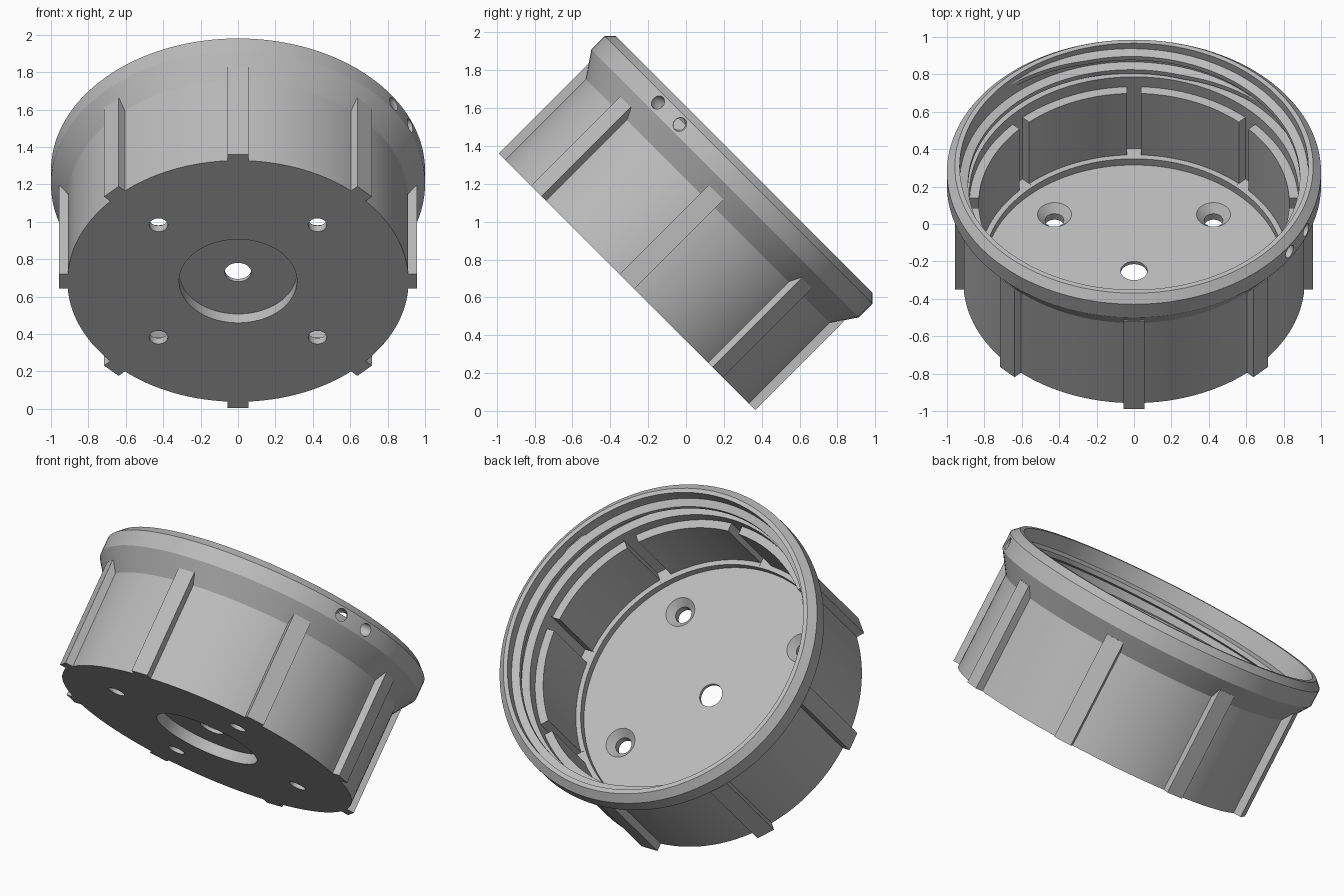
import bpy, bmesh
from math import sin, cos, pi, radians
from mathutils import Matrix

cube = bpy.data.objects.get("Cube")
if cube:
    bpy.data.objects.remove(cube, do_unlink=True)

grey = bpy.data.materials.new("mid_grey")
grey.use_nodes = True
colour = (0.5, 0.5, 0.5, 1)
grey.diffuse_color = colour
grey.node_tree.nodes["Principled BSDF"].inputs["Base Color"].default_value = colour

# The cup is modelled upright, then tipped back by 45 degrees
TILT = Matrix.Translation((0, -0.3125, 0.6825)) @ Matrix.Rotation(radians(-45), 4, 'X')


def make(name, bm):
    bmesh.ops.recalc_face_normals(bm, faces=bm.faces)
    mesh = bpy.data.meshes.new(name)
    bm.to_mesh(mesh)
    bm.free()
    mesh.materials.append(grey)
    obj = bpy.data.objects.new(name, mesh)
    obj.matrix_world = TILT
    bpy.context.collection.objects.link(obj)
    return obj


def skin(bm, rings, loop_rings, loop_profile):
    """Bridge successive rows of vertices; cap the ends of an open sweep."""
    n, m = len(rings), len(rings[0])
    for i in range(n if loop_rings else n - 1):
        a, b = rings[i], rings[(i + 1) % n]
        for j in range(m if loop_profile else m - 1):
            k = (j + 1) % m
            bm.faces.new((a[j], a[k], b[k], b[j]))


def lathe(bm, profile, steps, closed, offset=(0, 0)):
    rings = []
    for i in range(steps):
        t = 2 * pi * i / steps
        rings.append([bm.verts.new((offset[0] + r * cos(t), offset[1] + r * sin(t), h))
                      for r, h in profile])
    skin(bm, rings, True, closed)
    if not closed:
        for end in (0, -1):
            bm.faces.new([ring[end] for ring in rings])


def radial_box(bm, angle, r0, r1, half, h0, h1):
    m = (Matrix.Rotation(angle, 4, 'Z')
         @ Matrix.Translation(((r0 + r1) / 2, 0, (h0 + h1) / 2))
         @ Matrix.Diagonal((r1 - r0, 2 * half, h1 - h0, 1)))
    bmesh.ops.create_cube(bm, size=1, matrix=m)


def smooth(obj):
    bpy.ops.object.select_all(action='DESELECT')
    obj.select_set(True)
    bpy.context.view_layer.objects.active = obj
    bpy.ops.object.shade_smooth_by_angle(angle=radians(25))


# Cup body: recessed base, stepped floor, lining, ledge and flared rim
body_profile = [
    (0.071, 0.067), (0.315, 0.067), (0.315, 0), (0.912, 0), (0.912, 0.605),
    (1, 0.735), (1, 0.835), (0.958, 0.877), (0.932, 0.877), (0.932, 0.675),
    (0.88, 0.675), (0.88, 0.6), (0.83, 0.6), (0.83, 0.135), (0.80, 0.135),
    (0.80, 0.088), (0.071, 0.088)]
bm = bmesh.new()
lathe(bm, body_profile, 128, True)
body = make("cup_body", bm)

# Cutters: inner slots, countersunk screw holes, looped cord hole in the rim
bm = bmesh.new()
for i in range(8):
    radial_box(bm, i * pi / 4, 0.81, 0.88, 0.037, 0.134, 0.62)
for x in (-0.425, 0.425):
    for y in (-0.425, 0.425):
        lathe(bm, [(0.05, -0.05), (0.05, 0.045), (0.092, 0.089), (0.092, 0.12)],
              32, False, (x, y))
middle = Matrix.Rotation(radians(-28.3), 4, 'Z') @ Matrix.Translation((1.003, 0, 0.786))
rings = []
for i in range(40):
    t = 2 * pi * i / 40
    ring = []
    for j in range(20):
        p = 2 * pi * j / 20
        r = 0.094 + 0.038 * cos(p)
        v = bm.verts.new((0.75 * r * cos(t), r * sin(t), 0.038 * sin(p)))
        v.co = middle @ v.co
        ring.append(v)
    rings.append(ring)
skin(bm, rings, True, True)
cutter = make("cutter", bm)
cutter.hide_render = True

cut = body.modifiers.new("openings", 'BOOLEAN')
cut.operation = 'DIFFERENCE'
cut.solver = 'EXACT'
cut.object = cutter
bpy.context.view_layer.update()
bpy.context.view_layer.objects.active = body
bpy.ops.object.modifier_apply(modifier=cut.name)
bpy.data.objects.remove(cutter, do_unlink=True)
smooth(body)

# Eight grip ribs on the outside
bm = bmesh.new()
for i in range(8):
    radial_box(bm, i * pi / 4, 0.895, 0.958, 0.055, 0, 0.668)
make("grip_ribs", bm)

# Screw thread inside the rim, tapering into the wall at both ends
bm = bmesh.new()
TURNS, STEPS = 1.25, 160
rings = []
for i in range(STEPS + 1):
    f = i / STEPS
    t = radians(45) + f * TURNS * 2 * pi
    h = 0.695 + f * TURNS * 0.1
    depth = 0.045 * min(1, f * 16, (1 - f) * 16)
    section = [(0.938, -0.03), (0.932 - depth, -0.014), (0.932 - depth, 0.014), (0.938, 0.03)]
    rings.append([bm.verts.new((r * cos(t), r * sin(t), h + dh)) for r, dh in section])
skin(bm, rings, False, True)
for ring in (rings[0], rings[-1]):
    bm.faces.new(ring)
smooth(make("screw_thread", bm))
